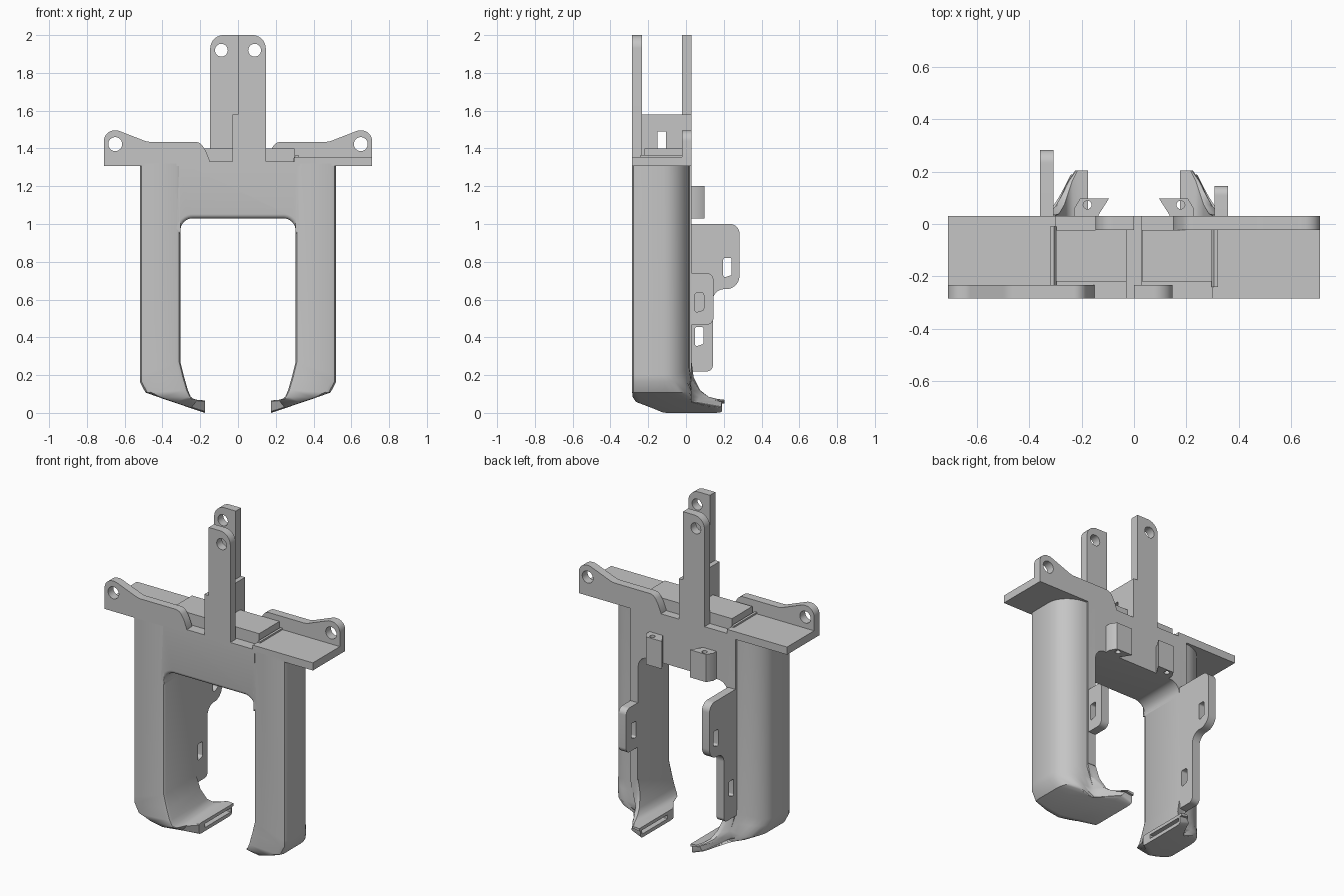
import bpy, bmesh
from math import sin, cos, tan, pi
from mathutils import Vector

if "Cube" in bpy.data.objects:
    bpy.data.objects.remove(bpy.data.objects["Cube"])

grey = bpy.data.materials.new("matte_grey")
grey.use_nodes = True
grey.diffuse_color = (0.56, 0.56, 0.56, 1)
grey.node_tree.nodes["Principled BSDF"].inputs["Base Color"].default_value = (0.56, 0.56, 0.56, 1)

FRONT, BACK, WALL = -0.285, 0.03, 0.052


def finish(name, bm):
    bmesh.ops.recalc_face_normals(bm, faces=bm.faces)
    mesh = bpy.data.meshes.new(name)
    bm.to_mesh(mesh)
    bm.free()
    mesh.materials.append(grey)
    ob = bpy.data.objects.new(name, mesh)
    bpy.context.collection.objects.link(ob)
    return ob


def select_only(ob):
    bpy.ops.object.select_all(action='DESELECT')
    ob.select_set(True)
    bpy.context.view_layer.objects.active = ob


def rounded(points, steps=8):
    """Outline from (a, b) or (a, b, radius) corners."""
    out = []
    for i, p in enumerate(points):
        c = Vector(p[:2])
        if len(p) == 2:
            out.append(c)
            continue
        d0 = (Vector(points[i - 1][:2]) - c).normalized()
        d1 = (Vector(points[(i + 1) % len(points)][:2]) - c).normalized()
        half = d0.angle(d1) / 2
        centre = c + (d0 + d1).normalized() * p[2] / sin(half)
        start = c + d0 * p[2] / tan(half) - centre
        end = c + d1 * p[2] / tan(half) - centre
        out += [centre + start.lerp(end, k / steps).normalized() * p[2] for k in range(steps + 1)]
    return out


def circle(a, b, r, n=24):
    return [(a + r * cos(2 * pi * k / n), b + r * sin(2 * pi * k / n)) for k in range(n)]


def rect(a0, a1, b0, b1):
    return [(a0, b0), (a1, b0), (a1, b1), (a0, b1)]


def prism(name, points, axis, lo, hi, side=1):
    """Extrude an outline along an axis; side -1 mirrors it in x."""
    place = {'x': lambda a, b, t: (t * side, a, b),
             'y': lambda a, b, t: (a * side, t, b),
             'z': lambda a, b, t: (a * side, b, t)}[axis]
    bm = bmesh.new()
    outline = rounded(points)
    rings = [[bm.verts.new(place(a, b, t)) for a, b in outline] for t in (lo, hi)]
    n = len(outline)
    for k in range(n):
        j = (k + 1) % n
        bm.faces.new((rings[0][k], rings[0][j], rings[1][j], rings[1][k]))
    bm.faces.new(rings[0])
    bm.faces.new(rings[1])
    return finish(name, bm)


def cut(ob, *cutters):
    for c in cutters:
        c.hide_render = True
        mod = ob.modifiers.new("cut", 'BOOLEAN')
        mod.operation, mod.solver, mod.object = 'DIFFERENCE', 'EXACT', c
        select_only(ob)
        bpy.ops.object.modifier_apply(modifier=mod.name)
        bpy.data.objects.remove(c)
    select_only(ob)
    bpy.ops.object.shade_smooth_by_angle(angle=0.6)


def leg_section(power):
    """Leg outline: u runs inner to outer, v front to back; a low power squares the back corner."""
    pts = [(0, 0.06), (0.03, 0.02), (0.1, 0), (0.88, 0), (0.96, 0.02), (1, 0.08)]
    for k in range(9):
        t = k * pi / 16
        pts.append((0.25 + 0.75 * max(cos(t), 0) ** power, 0.52 + 0.44 * sin(t) ** power))
    return pts + [(0.25, 1), (0.12, 1), (0, 1)]


# Leg stations: inner x, inner z, outer x, outer z, front y, back y, section power
stations = [(0.305, 1.32, 0.52, 1.32, FRONT, BACK, 1),
            (0.305, 0.27, 0.52, 0.2, FRONT, BACK, 1),
            (0.285, 0.19, 0.52, 0.165, FRONT, 0.04, 1),
            (0.265, 0.12, 0.49, 0.108, FRONT, 0.075, 0.9),
            (0.25, 0.085, 0.42, 0.083, -0.282, 0.12, 0.7),
            (0.235, 0.074, 0.34, 0.056, -0.265, 0.165, 0.5),
            (0.215, 0.069, 0.25, 0.025, -0.19, 0.205, 0.3),
            (0.175, 0.066, 0.175, 0.0, -0.13, 0.205, 0.2)]


def duct_leg(name, side):
    bm = bmesh.new()
    rings = []
    for xi, zi, xo, zo, yf, yb, power in stations:
        ring = []
        for u, v in leg_section(power):
            x = xi + (xo - xi) * u
            limit = BACK + max(0, 0.31 - x) * 2.4
            ring.append(bm.verts.new((side * x, min(yf + (yb - yf) * v, limit), zi + (zo - zi) * u)))
        rings.append(ring)
    n = len(rings[0])
    for r0, r1 in zip(rings, rings[1:]):
        for k in range(n):
            j = (k + 1) % n
            bm.faces.new((r0[k], r0[j], r1[j], r1[k]))
    bm.faces.new(rings[0])
    bm.faces.new(rings[-1])
    leg = finish(name, bm)
    cut(leg, prism("outlet_cutter", rect(-0.07, 0.18, 0.022, 0.046), 'x', 0.15, 0.205, side))


# Bridge between the legs, with open chambers on top
bridge = prism("bridge", [(-0.31, 1.33), (-0.31, 0.95), (-0.305, 0.95), (-0.305, 1.03, 0.065),
                          (0.305, 1.03, 0.065), (0.305, 0.95), (0.31, 0.95), (0.31, 1.33)],
               'y', FRONT, BACK)
bm = bmesh.new()
bm.from_mesh(bridge.data)
lip = [e for e in bm.edges if all(v.co.y < FRONT + 0.01 and 0.955 < v.co.z < 1.04
                                  and abs(v.co.x) < 0.308 for v in e.verts)]
bmesh.ops.bevel(bm, geom=lip, offset=0.022, segments=4, profile=0.5, affect='EDGES')
bm.to_mesh(bridge.data)
bm.free()
cut(bridge, *[prism("chamber_cutter", [(0.03, 1.4), (0.03, 1.18, 0.06), (0.298, 1.07), (0.298, 1.4)],
                    'y', -0.22, -0.022, s) for s in (-1, 1)])

# Central divider with a slot
divider = prism("centre_divider", rect(-0.03, 0.028, 1.1, 1.58), 'y', FRONT, BACK)
cut(divider, prism("slot_cutter", rect(-0.15, -0.105, 1.36, 1.49), 'x', -0.1, 0.1))

for s, label in ((-1, "right"), (1, "left")):
    duct_leg(label + "_duct_leg", s)

    # Shelf, its inner ridge and the vane in the chamber
    prism(label + "_shelf", rect(0.3, 0.71, 1.308, 1.355), 'y', FRONT, BACK, s)
    prism(label + "_shelf_ridge", [(0.295, 1.31), (0.295, 1.35), (0.305, 1.365),
                                   (0.32, 1.365), (0.32, 1.31)], 'y', -0.24, -0.01, s)
    prism(label + "_vane", rect(0.178, 0.208, 1.08, 1.3), 'y', -0.23, -0.01, s)

    # Ear and mast share one plane: back for one side, front for the other
    y0, y1 = (BACK - WALL, BACK) if s > 0 else (FRONT, FRONT + WALL)
    ear = prism(label + "_mounting_ear",
                [(0.15, 1.308), (0.15, 1.335), (0.17, 1.385), (0.2, 1.435, 0.05), (0.48, 1.435, 0.1),
                 (0.635, 1.495, 0.06), (0.71, 1.495, 0.055), (0.71, 1.308)], 'y', y0, y1, s)
    cut(ear, prism("ear_hole", circle(0.65, 1.423, 0.037), 'y', y0 - 0.1, y1 + 0.1, s))
    mast = prism(label + "_mast", [(0, 1.3), (0.147, 1.3), (0.147, 2, 0.07), (0, 2)], 'y', y0, y1, -s)
    cut(mast, prism("mast_hole", circle(0.088, 1.92, 0.034), 'y', y0 - 0.1, y1 + 0.1, -s))

    # Screw lug on the back of the bridge
    lug = prism(label + "_screw_lug", [(0.14, 0.02), (0.135, 0.035), (0.095, 0.098), (0.205, 0.098),
                                       (0.228, 0.06), (0.228, 0.02)], 'z', 1.03, 1.2, s)
    cut(lug, prism("lug_hole", circle(0.178, 0.073, 0.016, 16), 'z', 1, 1.3, s))

# Slotted plates along the backs of the legs
big = prism("right_cable_plate", [(0, 1.0), (0.283, 1.0, 0.05), (0.283, 0.655, 0.07), (0.142, 0.655, 0.06),
                                  (0.142, 0.22, 0.03), (0, 0.22)], 'x', 0.307, 0.358, -1)
cut(big, *[prism("plate_slot", [(y, z, 0.01), (y + 0.045, z + 0.015, 0.01), (y + 0.045, z + 0.105, 0.01),
                                (y, z + 0.105, 0.01)], 'x', 0.2, 0.5, -1)
           for y, z in ((0.197, 0.715), (0.048, 0.35))])
small = prism("left_cable_plate", [(0, 0.74), (0.145, 0.74, 0.035), (0.145, 0.467, 0.035), (0.033, 0.467),
                                   (0.033, 0.265), (0, 0.265)], 'x', 0.307, 0.358)
cut(small, prism("plate_slot", [(0.048, 0.53, 0.01), (0.094, 0.545, 0.01), (0.094, 0.635, 0.01),
                                (0.048, 0.635, 0.01)], 'x', 0.2, 0.5))
